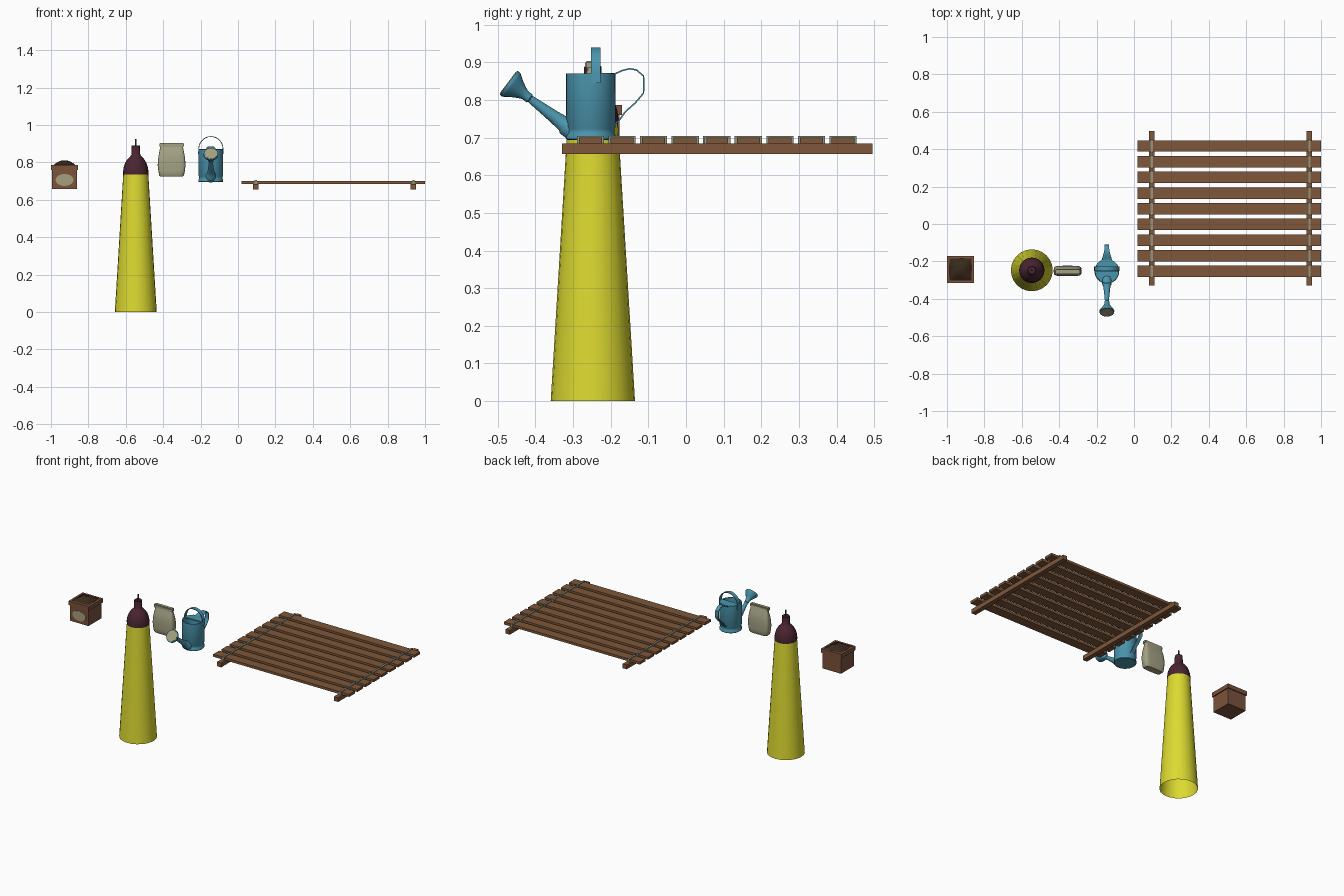
import bpy, bmesh, math, random
from mathutils import Vector, Matrix

if "Cube" in bpy.data.objects:
    bpy.data.objects.remove(bpy.data.objects["Cube"])

random.seed(4)

def mat(name, r, g, b):
    m = bpy.data.materials.new(name)
    m.diffuse_color = (r, g, b, 1)
    m.use_nodes = True
    m.node_tree.nodes["Principled BSDF"].inputs["Base Color"].default_value = m.diffuse_color
    return m

WOOD = mat("brown wood", .21, .095, .042)
BOXWOOD = mat("red brown wood", .20, .085, .045)
YELLOW = mat("yellow", .72, .70, .03)
MAROON = mat("dark maroon", .068, .018, .032)
TEAL = mat("teal metal", .07, .30, .42)
CLOTH = mat("beige cloth", .37, .36, .23)
SOIL = mat("dark soil", .04, .022, .011)
LABEL = mat("pale label", .38, .35, .20)
STRAP = mat("grey strap", .29, .30, .21)

def finish(name, bm, material, smooth=None, recalc=True):
    if recalc:
        bmesh.ops.recalc_face_normals(bm, faces=bm.faces)
    me = bpy.data.meshes.new(name)
    bm.to_mesh(me)
    bm.free()
    ob = bpy.data.objects.new(name, me)
    bpy.context.collection.objects.link(ob)
    me.materials.append(material)
    if smooth:
        bpy.ops.object.select_all(action='DESELECT')
        ob.select_set(True)
        bpy.context.view_layer.objects.active = ob
        bpy.ops.object.shade_smooth_by_angle(angle=math.radians(smooth))
    return ob

def add_box(bm, x0, x1, y0, y1, z0, z1):
    m = Matrix.Translation(((x0+x1)/2, (y0+y1)/2, (z0+z1)/2)) @ Matrix.Diagonal((x1-x0, y1-y0, z1-z0, 1))
    bmesh.ops.create_cube(bm, size=1, matrix=m)

def loft(name, rings, material, smooth=None, caps=(True, True)):
    bm = bmesh.new()
    rows = [[bm.verts.new(p) for p in r] for r in rings]
    n = len(rows[0])
    for a, b in zip(rows, rows[1:]):
        for i in range(n):
            bm.faces.new((a[i], a[(i+1) % n], b[(i+1) % n], b[i]))
    if caps[0]:
        bm.faces.new(rows[0][::-1])
    if caps[1]:
        bm.faces.new(rows[-1])
    return finish(name, bm, material, smooth)

def lathe(name, profile, matrix, material, n=24, smooth=40, caps=(True, True)):
    rings = [[matrix @ Vector((r*math.cos(math.tau*i/n), r*math.sin(math.tau*i/n), h))
              for i in range(n)] for r, h in profile]
    return loft(name, rings, material, smooth, caps)

def strip(name, path, widths, side, material, t=.004):
    """Flat band following a path, wide along the side direction."""
    rings = []
    for i, p in enumerate(path):
        tan = (path[min(i+1, len(path)-1)] - path[max(i-1, 0)]).normalized()
        nrm = tan.cross(side)
        s, q = side*widths[i]/2, nrm*t/2
        rings.append([p+s+q, p-s+q, p-s-q, p+s-q])
    return loft(name, rings, material, 40)

# Slatted shelf: two rails, nine slats, a strap over each crossing
RAILS = (.095, .938)
bm = bmesh.new()
for x in RAILS:
    add_box(bm, x-.015, x+.015, -.33, .496, .656, .684)
finish("shelf_rails", bm, WOOD)
slats, straps = bmesh.new(), bmesh.new()
for i in range(9):
    y = -.2535 + i*.0838
    add_box(slats, .02, 1.0, y-.0305, y+.0305, .684, .700)
    for x in RAILS:
        add_box(straps, x-.006, x+.006, y-.036, y-.0306, .684, .705)
        add_box(straps, x-.006, x+.006, y+.0306, y+.036, .684, .705)
        add_box(straps, x-.006, x+.006, y-.036, y+.036, .7002, .705)
finish("shelf_slats", slats, WOOD)
finish("shelf_straps", straps, STRAP)

# Planter box with rim
BX, BY = -.9275, -.243
bm = bmesh.new()
add_box(bm, BX-.066, BX+.066, BY-.066, BY+.066, .657, .765)
for s in (-1, 1):
    add_box(bm, BX-.0725, BX+.0725, BY+s*.066-.0065, BY+s*.066+.0065, .76, .787)
    add_box(bm, BX+s*.066-.0065, BX+s*.066+.0065, BY-.0595, BY+.0595, .76, .787)
finish("planter_box", bm, BOXWOOD)
# Lumpy soil mound
bm = bmesh.new()
bmesh.ops.create_grid(bm, x_segments=8, y_segments=8, size=.061,
                      matrix=Matrix.Translation((BX, BY, .783)))
for v in bm.verts:
    d = max(abs(v.co.x-BX), abs(v.co.y-BY))/.061
    if d < .95:
        v.co.z += .026*(1-d*d) + random.uniform(-.003, .003)
finish("soil", bm, SOIL, 40)
# Oval label on the front
lab = Matrix.Translation((BX, BY-.0655, .706)) @ Matrix.Rotation(math.pi/2, 4, 'X') @ Matrix.Diagonal((1.5, 1, 1, 1))
lathe("box_label", [(.032, 0), (.032, .003)], lab, LABEL, 24)

# Tall yellow cone with open base, and its dark cap
C = Matrix.Translation((-.5465, -.2475, 0))
lathe("yellow_cone", [(.112, 0), (.067, .737)], C, YELLOW, 24, 40, (False, False))
lathe("cap_dome", [(.067, .735), (.068, .75), (.065, .772), (.057, .797), (.045, .817),
                   (.030, .832), (.024, .840), (.023, .888), (.020, .891)], C, MAROON, 24)
lathe("cap_wire", [(.005, .885), (.005, .926)], C, MAROON, 10)

# Cloth bag: soft rounded sections with a folded top
GX, GY = -.355, -.251
def section(z, hx, hy, n=28, e=.45):
    out = []
    for i in range(n):
        a = math.tau*i/n
        c, s = math.cos(a), math.sin(a)
        out.append(Vector((GX+hx*math.copysign(abs(c)**e, c), GY+hy*math.copysign(abs(s)**e, s), z)))
    return out
loft("bag_body", [section(*r) for r in [(.724, .060, .022), (.730, .066, .026), (.755, .071, .027),
     (.785, .0745, .028), (.820, .072, .027), (.850, .067, .022), (.875, .062, .014),
     (.892, .062, .009)]], CLOTH, 40)
bm = bmesh.new()
add_box(bm, GX-.066, GX+.066, GY-.017, GY+.009, .882, .904)
bmesh.ops.bevel(bm, geom=bm.edges[:], offset=.004, segments=2, affect='EDGES')
finish("bag_fold", bm, CLOTH, 40)

# Watering can body with inner wall
WX, WY = -.145, -.253
W = Matrix.Translation((WX, WY, 0))
lathe("can_body", [(.063, .694), (.066, .697), (.066, .707), (.063, .711), (.063, .724), (.066, .729),
                   (.0655, .870), (.062, .870), (.061, .73)], W, TEAL, 32)
# Half cover over the back of the opening
bm = bmesh.new()
pts = [(.063*math.cos(math.pi*i/16), .063*math.sin(math.pi*i/16)) for i in range(17)]
f = bm.faces.new([bm.verts.new((WX+x, WY+y, .864)) for x, y in pts])
ext = bmesh.ops.extrude_face_region(bm, geom=[f])
for v in ext["geom"]:
    if isinstance(v, bmesh.types.BMVert):
        v.co.z += .008
finish("can_cover", bm, TEAL)
# Carrying handle arching over the top
arch = [Vector((WX-.066, WY+.013, .845))]
arch += [Vector((WX-.065*math.cos(math.pi*i/14), WY+.013, .872+.066*math.sin(math.pi*i/14))) for i in range(15)]
arch.append(Vector((WX+.066, WY+.013, .845)))
strip("can_top_handle", arch, [.025]*len(arch), Vector((0, 1, 0)), TEAL)
# Rear handle
back = [(-.192, .868), (-.170, .878), (-.150, .883), (-.132, .880), (-.113, .864),
        (-.112, .840), (-.113, .818), (-.135, .792), (-.162, .768), (-.178, .745), (-.190, .735)]
strip("can_back_handle", [Vector((WX, y, z)) for y, z in back],
      [.055, .042, .030, .025, .024, .024, .024, .024, .024, .026, .030], Vector((1, 0, 0)), TEAL)
# Spout, rose and pale rose face along one tilted axis
S = Matrix.Translation((WX, -.302, .719)) @ Vector((0, -.8, .6)).to_track_quat('Z', 'Y').to_matrix().to_4x4()
lathe("can_spout", [(.026, -.01), (.026, .022), (.021, .028), (.017, .06), (.010, .142)], S, TEAL, 20)
lathe("can_rose", [(.009, .138), (.013, .142), (.013, .156), (.018, .168), (.027, .184), (.038, .200),
                   (.040, .204), (.039, .212)], S, TEAL, 20)
lathe("rose_face", [(.034, .211), (.034, .2135)], S, LABEL, 20)
